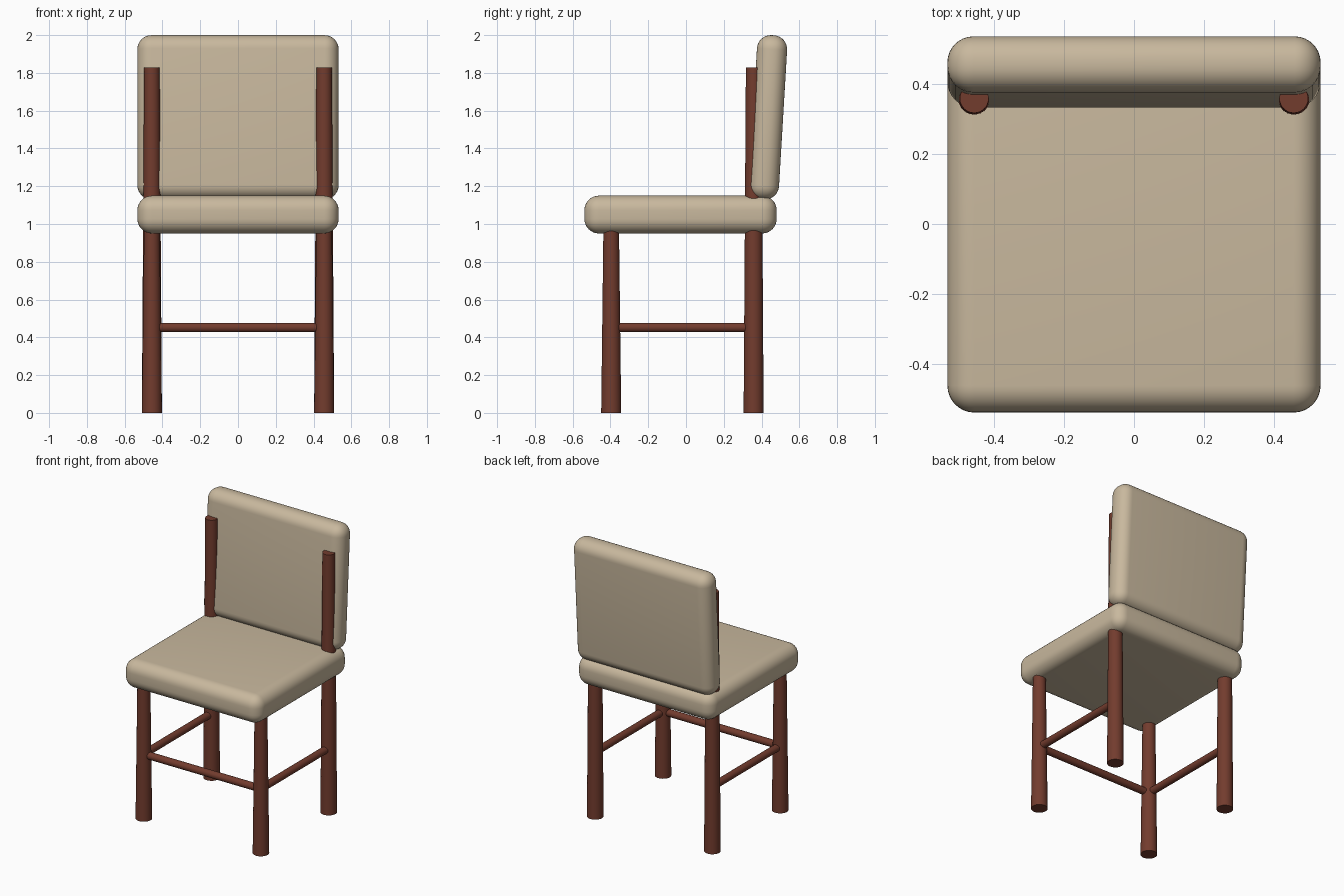
import bpy
from math import radians
from mathutils import Vector

if "Cube" in bpy.data.objects:
    bpy.data.objects.remove(bpy.data.objects["Cube"])


def material(name, color):
    mat = bpy.data.materials.new(name)
    mat.diffuse_color = color
    mat.use_nodes = True
    mat.node_tree.nodes["Principled BSDF"].inputs["Base Color"].default_value = mat.diffuse_color
    return mat


fabric = material("beige_fabric", (0.58, 0.48, 0.34, 1))
wood = material("red_brown_wood", (0.17, 0.045, 0.027, 1))


def finish(name, mat):
    obj = bpy.context.object
    obj.name = obj.data.name = name
    obj.data.materials.append(mat)
    bpy.ops.object.shade_smooth_by_angle(angle=radians(35))
    return obj


def cushion(name, size, center, radius, tilt=0):
    bpy.ops.mesh.primitive_cube_add(size=1, location=center)
    obj = bpy.context.object
    obj.scale = size
    bpy.ops.object.transform_apply(location=False, rotation=False, scale=True)
    bevel = obj.modifiers.new("rounded_edges", "BEVEL")
    bevel.width = radius
    bevel.segments = 8
    bpy.ops.object.modifier_apply(modifier=bevel.name)
    obj.rotation_euler.x = tilt
    return finish(name, fabric)


def rod(name, start, end, r_start, r_end):
    a, b = Vector(start), Vector(end)
    bpy.ops.mesh.primitive_cone_add(vertices=32, radius1=r_start, radius2=r_end,
                                    depth=(b - a).length, location=(a + b) / 2,
                                    rotation=(b - a).to_track_quat('Z', 'Y').to_euler())
    return finish(name, wood)


# Cushions: flat seat and slightly reclined back
cushion("seat", (1.065, 1.018, 0.2), (0, -0.029, 1.05), 0.077)
cushion("backrest", (1.065, 0.16, 0.87), (0, 0.434, 1.565), 0.074, -radians(3.4))

# Tapered legs and side rungs
LEG_X, FRONT_Y, BACK_Y, RUNG_Z = 0.456, -0.396, 0.358, 0.452
for side, x in (("left", -LEG_X), ("right", LEG_X)):
    rod(f"front_leg_{side}", (x, FRONT_Y, 0), (x, FRONT_Y, 1.0), 0.053, 0.041)
    rod(f"back_leg_{side}", (x, BACK_Y, 0), (x, BACK_Y, 1.828), 0.053, 0.041)
    rod(f"side_rung_{side}", (x, FRONT_Y, RUNG_Z), (x, BACK_Y, RUNG_Z), 0.025, 0.025)

# Front rung
rod("front_rung", (-LEG_X, FRONT_Y, RUNG_Z), (LEG_X, FRONT_Y, RUNG_Z), 0.025, 0.025)
